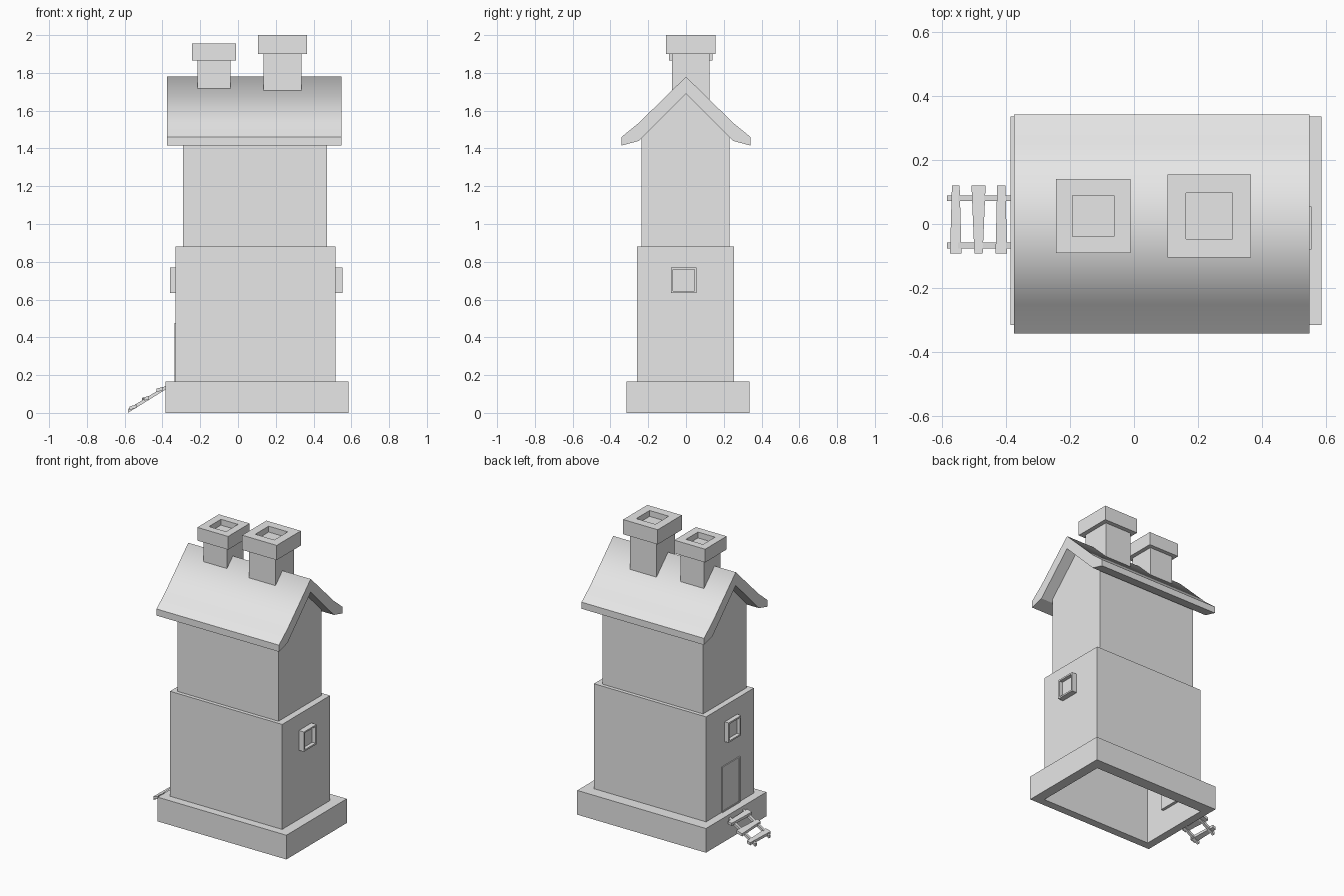
import bpy, bmesh
from mathutils import Vector

cube = bpy.data.objects.get("Cube")
if cube:
    bpy.data.objects.remove(cube)

GREY = (0.8, 0.8, 0.8, 1.0)
stone = bpy.data.materials.new("plain_grey")
stone.use_nodes = True
stone.diffuse_color = GREY
stone.node_tree.nodes["Principled BSDF"].inputs["Base Color"].default_value = GREY


def finish(name, bm):
    bmesh.ops.recalc_face_normals(bm, faces=bm.faces)
    me = bpy.data.meshes.new(name)
    bm.to_mesh(me)
    bm.free()
    me.materials.append(stone)
    ob = bpy.data.objects.new(name, me)
    bpy.context.collection.objects.link(ob)
    return ob


def box(bm, lo, hi):
    """Add a box between two corners and return its faces."""
    lo, hi = Vector(lo), Vector(hi)
    verts = bmesh.ops.create_cube(bm, size=1)["verts"]
    for v in verts:
        v.co = (lo + hi) / 2 + v.co * (hi - lo)
    return list({f for v in verts for f in v.link_faces})


def facing(faces, direction):
    d = Vector(direction)
    for f in faces:
        f.normal_update()
    return max(faces, key=lambda f: f.normal.dot(d))


def recess(bm, face, border, depth):
    """Inset a face, then push the middle straight inwards."""
    bmesh.ops.inset_region(bm, faces=[face], thickness=border)
    push = -face.normal.copy() * depth
    inner = bmesh.ops.extrude_face_region(bm, geom=[face])["geom"]
    bmesh.ops.translate(bm, vec=push, verts=[g for g in inner if isinstance(g, bmesh.types.BMVert)])
    if face.is_valid:
        bmesh.ops.delete(bm, geom=[face], context="FACES_ONLY")
    return [g for g in inner if isinstance(g, bmesh.types.BMFace)]


# Hollow stepped tower: rectangular rings joined upwards, closed by a gable
def ring(bm, x0, x1, y0, y1, z):
    return [bm.verts.new(p) for p in ((x0, y0, z), (x1, y0, z), (x1, y1, z), (x0, y1, z))]


PLINTH = (-0.385, 0.585, -0.315, 0.335)
LOWER = (-0.33, 0.515, -0.26, 0.255)
UPPER = (-0.29, 0.47, -0.235, 0.23)
bm = bmesh.new()
rings = [ring(bm, *size, z) for size, z in (
    (LOWER, 0.165), (LOWER, 0), (PLINTH, 0), (PLINTH, 0.165),
    (LOWER, 0.165), (LOWER, 0.88), (UPPER, 0.88), (UPPER, 1.46))]
for a, b in zip(rings, rings[1:]):
    for i in range(4):
        j = (i + 1) % 4
        bm.faces.new((a[i], a[j], b[j], b[i]))
top = rings[-1]
ridge = [bm.verts.new((x, 0, 1.69)) for x in UPPER[:2]]
bm.faces.new((top[0], top[3], ridge[0]))
bm.faces.new((top[1], ridge[1], top[2]))
bm.faces.new((top[0], top[1], ridge[1], ridge[0]))
bm.faces.new((top[3], ridge[0], ridge[1], top[2]))
finish("tower_walls", bm)

# Roof: bent gable profile extruded along x, smooth over the upper slopes only
half = [(0.25, 1.535), (0.342, 1.46), (0.342, 1.415), (0.25, 1.44)]
profile = [(0, 1.78)] + half + [(0, 1.69)] + [(-y, z) for y, z in reversed(half)]
bm = bmesh.new()
ends = [[bm.verts.new((x, y, z)) for y, z in profile] for x in (-0.375, 0.548)]
n = len(profile)
for i in range(n):
    j = (i + 1) % n
    f = bm.faces.new((ends[0][i], ends[0][j], ends[1][j], ends[1][i]))
    f.smooth = i in (0, 1, n - 2, n - 1)
for end in ends:
    # each end is split at the ridge into two slopes
    bm.faces.new(end[:6])
    bm.faces.new([end[0]] + end[5:])
for e in bm.edges:
    e.smooth = all(f.smooth for f in e.link_faces)
finish("roof", bm)


# Chimneys: a stack, and a wider cap with a small softened flue opening
def chimney(name, cx, cy, stack, cap, neck, height, flue):
    bm = bmesh.new()
    box(bm, (cx - stack, cy - stack, 1.62), (cx + stack, cy + stack, neck))
    finish(name + "_stack", bm)
    bm = bmesh.new()
    faces = box(bm, (cx - cap, cy - cap, neck), (cx + cap, cy + cap, height))
    recess(bm, facing(faces, (0, 0, 1)), cap - flue, 0.04)
    bm.normal_update()
    for f in bm.faces:
        f.smooth = True
    for e in bm.edges:
        e.smooth = all(max(abs(v.co.x - cx), abs(v.co.y - cy)) < flue * 1.1 for v in e.verts) \
            or (abs((e.verts[0].co - e.verts[1].co).z) < 1e-4
                and any(abs(v.co.x - cx) < flue * 1.1 for v in e.verts))
    finish(name + "_cap", bm)


chimney("small_chimney", -0.127, 0.025, 0.088, 0.116, 1.865, 1.955, 0.043)
chimney("large_chimney", 0.235, 0.025, 0.1, 0.13, 1.90, 2.0, 0.048)

# Windows: a projecting frame with a sunken pane on each end wall
for name, x0, x1, side in (("left_window", 0.515, 0.553, 1), ("right_window", -0.36, -0.33, -1)):
    bm = bmesh.new()
    faces = box(bm, (x0, -0.08, 0.635), (x1, 0.055, 0.77))
    recess(bm, facing(faces, (side, 0, 0)), 0.015, 0.025)
    finish(name, bm)

# Door: thin frame with a slightly sunken panel
bm = bmesh.new()
faces = box(bm, (-0.337, -0.105, 0.165), (-0.31, 0.09, 0.475))
recess(bm, facing(faces, (-1, 0, 0)), 0.012, 0.004)
finish("door", bm)

# Ladder rails: slanted bars from the ground to the plinth
for name, y in (("left_rail", 0.08), ("right_rail", -0.067)):
    bm = bmesh.new()
    faces = box(bm, (-0.583, y - 0.009, 0), (-0.383, y + 0.009, 0.02))
    for v in bm.verts:
        v.co.z += (v.co.x + 0.583) * 0.62
    finish(name, bm)

# Ladder treads: uneven tapered planks lying on the rails
for i, (front, back) in enumerate(((0.018, 0.012), (0.013, 0.022), (0.018, 0.013))):
    x, z = -0.556 + 0.071 * i, 0.03 + 0.047 * i
    bm = bmesh.new()
    box(bm, (x - 1, -0.092, z - 0.009), (x + 1, 0.12, z + 0.009))
    for v in bm.verts:
        width = front if v.co.y < 0 else back
        v.co.x = x + (v.co.x - x) * width
        v.co.z += (v.co.x - x) * 0.3
    finish("tread_" + str(i + 1), bm)
